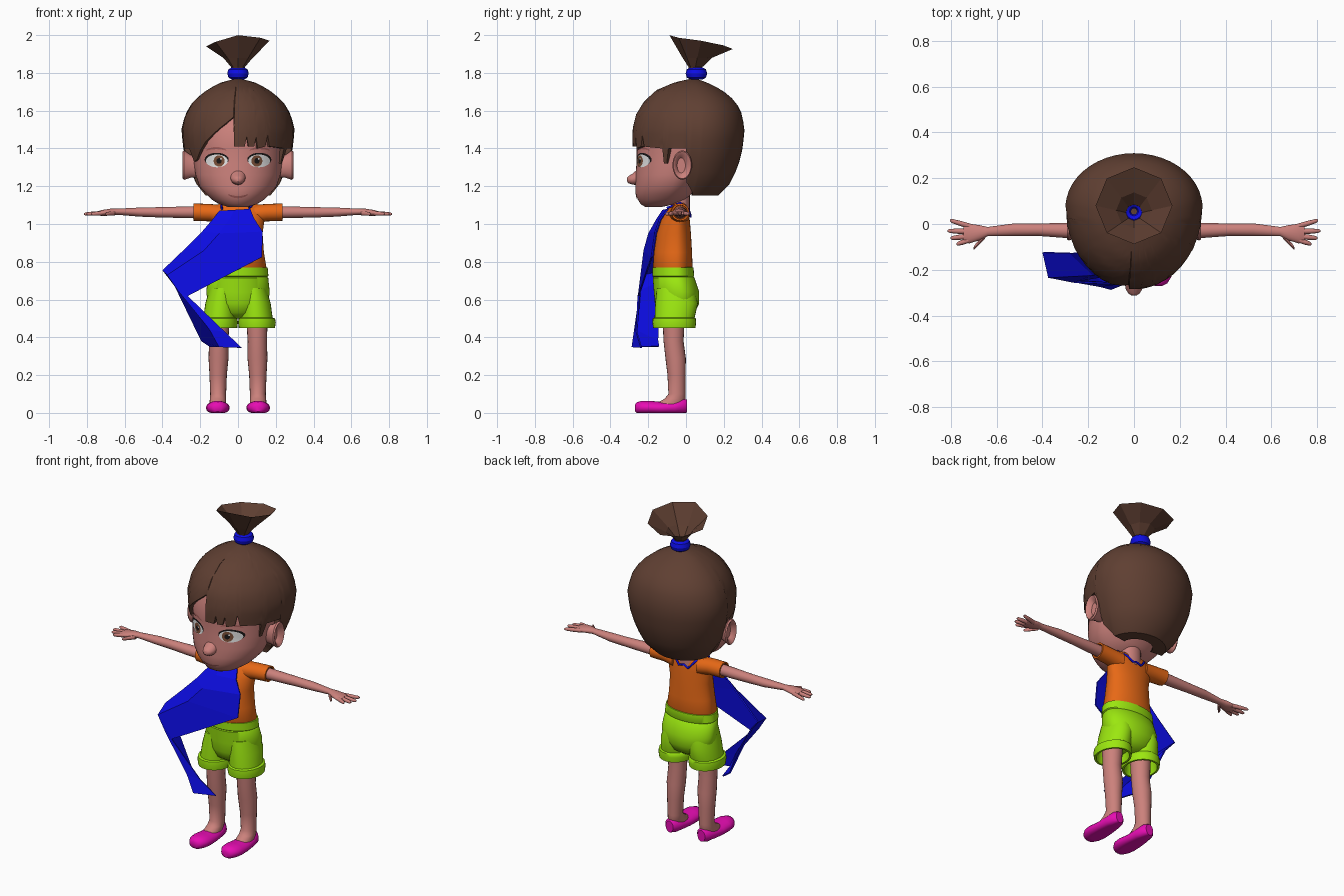
import bpy, bmesh, math
from mathutils import Vector

cube = bpy.data.objects.get("Cube")
if cube:
    bpy.data.objects.remove(cube)


def material(name, r, g, b):
    m = bpy.data.materials.new(name)
    m.use_nodes = True
    m.diffuse_color = (r, g, b, 1)
    m.node_tree.nodes["Principled BSDF"].inputs["Base Color"].default_value = (r, g, b, 1)
    return m


SKIN = material("skin", .6, .22, .2)
HAIR = material("brown hair", .115, .05, .032)
ORANGE = material("orange cloth", .8, .14, .008)
GREEN = material("lime cloth", .33, .8, .005)
BLUE = material("blue cloth", .004, .004, .8)
PINK = material("magenta shoe", .8, .004, .45)
WHITE = material("eye white", .8, .8, .8)
IRIS = material("brown iris", .2, .08, .04)
BLACK = material("dark pupil", .01, .008, .008)
LIP = material("lip and brow", .4, .12, .11)
smooth = []


def make(name, verts, faces, mat, rounded=True):
    mesh = bpy.data.meshes.new(name)
    mesh.from_pydata(verts, [], faces)
    bm = bmesh.new()
    bm.from_mesh(mesh)
    bmesh.ops.recalc_face_normals(bm, faces=bm.faces)
    bm.to_mesh(mesh)
    bm.free()
    mesh.materials.append(mat)
    ob = bpy.data.objects.new(name, mesh)
    bpy.context.collection.objects.link(ob)
    if rounded:
        smooth.append(ob)
    return ob


def bridge(name, rings, mat, start=True, end=True, rounded=True):
    """Skin a list of equal closed rings."""
    n = len(rings[0])
    verts = [v for ring in rings for v in ring]
    faces = [(k * n + i, k * n + (i + 1) % n, (k + 1) * n + (i + 1) % n, (k + 1) * n + i)
             for k in range(len(rings) - 1) for i in range(n)]
    if start:
        faces.append(tuple(range(n)))
    if end:
        faces.append(tuple(range(len(verts) - n, len(verts))))
    return make(name, verts, faces, mat, rounded)


def loft(name, axis, rows, mat, side=1, n=20, floor=None, **options):
    """Rows are (position on axis, centre a, centre b, radius a, radius b)."""
    rings = []
    for p, ca, cb, ra, rb in rows:
        ring = []
        for i in range(n):
            t = math.tau * i / n
            a, b = ca + ra * math.cos(t), cb + rb * math.sin(t)
            x, y, z = {"x": (p, a, b), "y": (a, p, b), "z": (a, b, p)}[axis]
            ring.append((side * x, y, z if floor is None else max(z, floor)))
        rings.append(ring)
    return bridge(name, rings, mat, **options)


def lookup(table, z):
    """Linear lookup of the values that follow the first column."""
    for lo, hi in zip(table, table[1:]):
        if z <= hi[0]:
            f = max(0, (z - lo[0]) / (hi[0] - lo[0]))
            return [a + (b - a) * f for a, b in zip(lo[1:], hi[1:])]
    return table[-1][1:]


def egg(table, t, z, scale=1):
    """Point at angle t from the front on an egg-shaped section."""
    w, front, back = lookup(table, z)
    mid = front + .6 * (back - front)
    depth = mid - front if math.cos(t) > 0 else back - mid
    return (scale * w * math.sin(t), mid - scale * depth * math.cos(t), z)


def egg_body(name, table, mat, n=48):
    rings = [[egg(table, math.tau * i / n, row[0]) for i in range(n)] for row in table]
    return bridge(name, rings, mat)


# Head: rows are height, half width, front, back
FACE = [(1.09, .05, -.215, -.13), (1.105, .10, -.24, -.06), (1.13, .14, -.255, 0),
        (1.16, .17, -.268, .03), (1.2, .205, -.268, .06), (1.26, .225, -.268, .1),
        (1.32, .235, -.262, .14), (1.4, .245, -.262, .18), (1.5, .25, -.265, .2),
        (1.62, .18, -.19, .15)]
egg_body("head", FACE, SKIN)
loft("neck", "z", [(1.04, 0, -.03, .065, .05), (1.2, 0, -.03, .06, .05)], SKIN)
loft("nose", "y", [(-.312, 0, 1.235, .012, .01), (-.303, 0, 1.235, .025, .02),
                   (-.285, 0, 1.237, .036, .028), (-.25, 0, 1.25, .042, .045)], SKIN)

# Hair cap: hairline is angle from the front, lowest height
CAP = [(1.15, .17, -.2, .17), (1.2, .215, -.24, .225), (1.3, .26, -.27, .275),
       (1.4, .29, -.285, .3), (1.5, .3, -.285, .31), (1.58, .28, -.265, .297),
       (1.65, .238, -.222, .262), (1.71, .165, -.155, .19), (1.75, .09, -.06, .11),
       (1.77, .01, .03, .05)]
LINE = [(-180, 1.15), (-95, 1.15), (-82, 1.22), (-79, 1.4), (-63, 1.4), (-60, 1.33),
        (-53, 1.34), (-35, 1.44), (-5, 1.565), (-4, 1.41), (7, 1.41), (9, 1.46),
        (11, 1.41), (17, 1.41), (19, 1.46), (21, 1.4), (30, 1.41), (32, 1.47),
        (35, 1.41), (57, 1.4), (58, 1.32), (61, 1.32), (63, 1.4), (79, 1.4),
        (82, 1.22), (95, 1.15), (180, 1.15)]
angles = sorted({a for a, z in LINE if a < 180} | set(range(-180, 180, 8)))
ROWS = 16
cap_rings = [[egg(CAP, math.radians(a), lookup(LINE, a)[0], .55) for a in angles]]
for k in range(ROWS + 1):
    rise = math.sin(k / ROWS * math.pi / 2)
    cap_rings.append([egg(CAP, math.radians(a), z + (1.77 - z) * rise)
                      for a in angles for z in lookup(LINE, a)])
bridge("hair_cap", cap_rings, HAIR, start=False)

# Topknot: flared open tuft with a slanted rim, and its band
tuft = loft("hair_tuft", "z", [(1.77, 0, .05, .03, .03), (1.83, 0, .05, .036, .036),
                               (1.88, 0, .06, .078, .078), (1.955, 0, .08, .168, .168)],
            HAIR, n=8, end=False, rounded=False)
for v in tuft.data.vertices:
    if v.co.z > 1.95:
        v.co.z += .09 * v.co.x - .17 * (v.co.y - .08) + (.016 if v.co.y < -.08 else 0)
bpy.ops.mesh.primitive_torus_add(major_radius=.035, minor_radius=.022, major_segments=16,
                                 minor_segments=8, location=(0, .055, 1.797))
band = bpy.context.object
band.name = "hair_band"
band.scale.z = 1.4
band.data.materials.append(BLUE)
smooth.append(band)


def patch(name, cx, cz, rx, rz, lift, mat, bend=0, n=24):
    """Thin oval plate that follows the face."""
    verts = []
    for r in (1, .75, .5, .25, .02):
        for i in range(n):
            t = math.tau * i / n
            x = cx + rx * r * math.cos(t)
            z = cz + rz * r * math.sin(t) + bend * (x - cx) ** 2
            w, front, back = lookup(FACE, z)
            mid = front + .6 * (back - front)
            verts.append((x, mid - (mid - front) * math.sqrt(max(0, 1 - (x / w) ** 2)) - lift, z))
    bridge(name, [verts[k:k + n] for k in range(0, len(verts), n)], mat, start=False)


patch("mouth", 0, 1.142, .055, .006, .003, LIP, bend=5)

for s, side in ((1, "left"), (-1, "right")):
    # Face details
    patch(side + "_lash", s * .113, 1.341, .064, .036, .002, BLACK)
    patch(side + "_eye", s * .112, 1.334, .058, .034, .004, WHITE)
    patch(side + "_iris", s * .1, 1.334, .029, .03, .006, IRIS)
    patch(side + "_pupil", s * .1, 1.334, .014, .015, .0075, BLACK)
    patch(side + "_glint", s * .1 + .01, 1.345, .005, .005, .009, WHITE)
    patch(side + "_brow", s * .115, 1.402, .055, .006, .003, LIP, bend=-4)
    loft(side + "_ear", "x", [(.2, -.03, 1.3, .025, .05), (.25, -.025, 1.305, .035, .06),
                              (.285, -.02, 1.312, .052, .078), (.293, -.02, 1.312, .047, .072),
                              (.288, -.02, 1.312, .038, .06), (.265, -.025, 1.31, .022, .04)],
         SKIN, s)

    # Sleeve, arm and hand
    loft(side + "_sleeve", "x", [(.08, -.035, 1.05, .055, .05), (.15, -.035, 1.06, .05, .046),
                                 (.235, -.03, 1.063, .047, .046), (.235, -.03, 1.063, .038, .037),
                                 (.2, -.03, 1.063, .036, .035)], ORANGE, s)
    loft(side + "_arm", "x", [(.18, -.03, 1.062, .034, .033), (.3, -.028, 1.062, .033, .03),
                              (.42, -.025, 1.062, .027, .027), (.52, -.025, 1.063, .028, .024),
                              (.64, -.033, 1.065, .02, .016), (.675, -.038, 1.063, .033, .018),
                              (.72, -.042, 1.058, .043, .016), (.745, -.042, 1.057, .036, .01)],
         SKIN, s)
    digits = {"index": (.72, -.07, .775, -.088), "middle": (.72, -.053, .802, -.062),
              "ring": (.72, -.033, .815, -.03), "little": (.71, -.012, .805, .016),
              "thumb": (.65, -.05, .702, -.107)}
    for finger, (x0, y0, x1, y1) in digits.items():
        loft(side + "_" + finger + "_finger", "x",
             [(x0 + f * (x1 - x0), y0 + f * (y1 - y0), 1.057 - .004 * f, r, r)
              for f, r in ((0, .012), (.5, .0115), (.9, .009), (1, .004))], SKIN, s, n=10)

    # Shorts leg with turned-up hem
    loft(side + "_shorts_leg", "z", [(.66, .08, -.055, .07, .1), (.58, .09, -.05, .083, .113),
                                     (.505, .097, -.06, .086, .106), (.5, .1, -.062, .096, .114),
                                     (.48, .1, -.062, .1, .116), (.45, .1, -.062, .096, .112),
                                     (.45, .1, -.062, .085, .1), (.54, .1, -.06, .075, .09)],
         GREEN, s, n=28)

    # Leg, foot and slipper
    loft(side + "_leg", "z", [(.03, .107, -.09, .045, .08), (.055, .107, -.08, .044, .07),
                              (.075, .106, -.058, .043, .055), (.1, .105, -.048, .042, .045),
                              (.2, .105, -.05, .046, .048), (.29, .103, -.055, .053, .054),
                              (.38, .102, -.066, .051, .053), (.57, .1, -.065, .06, .062)], SKIN, s)
    loft(side + "_shoe", "y", [(-.27, .107, .025, .018, .018), (-.26, .107, .027, .038, .03),
                               (-.23, .107, .028, .057, .036), (-.19, .107, .027, .063, .037),
                               (-.13, .107, .024, .059, .034), (-.06, .107, .028, .051, .037),
                               (-.015, .107, .035, .043, .042), (.006, .107, .035, .025, .034)],
         PINK, s, floor=0)

# Shirt and shorts body
egg_body("shirt", [(.735, .14, -.16, .025), (.76, .152, -.176, .035), (.85, .137, -.17, .032),
                   (.95, .13, -.155, .026), (1.02, .14, -.132, .02), (1.07, .14, -.1, .014),
                   (1.1, .12, -.08, .004), (1.11, .085, -.07, -.005)], ORANGE)
egg_body("shorts", [(.5, .06, -.1, .0), (.53, .12, -.145, .045), (.58, .16, -.165, .07),
                    (.64, .168, -.17, .07), (.715, .16, -.176, .045), (.72, .155, -.172, .04),
                    (.725, .161, -.178, .043), (.77, .157, -.178, .04), (.772, .14, -.16, .03)],
         GREEN)

# Cape: folded ribbon, each row runs outer edge, ridge, inner edge
CAPE = [((-.1, -.1, 1.07), (-.02, -.125, 1.075), (.065, -.1, 1.08)),
        ((-.13, -.12, 1.03), (-.04, -.155, 1.03), (.085, -.14, 1.03)),
        ((-.19, -.13, .96), (-.1, -.2, .95), (.13, -.165, .96)),
        ((-.28, -.13, .87), (-.18, -.225, .86), (.127, -.185, .825)),
        ((-.4, -.125, .755), (-.375, -.235, .73), (-.265, -.255, .62)),
        ((-.345, -.14, .69), (-.32, -.245, .65), (-.262, -.257, .615)),
        ((-.195, -.15, .38), (-.15, -.275, .44), (-.07, -.265, .43)),
        ((-.15, -.145, .35), (-.1, -.288, .348), (.02, -.24, .345))]
cape = make("cape", [v for row in CAPE for v in row],
            [(3 * k + i, 3 * k + i + 1, 3 * k + i + 4, 3 * k + i + 3)
             for k in range(len(CAPE) - 1) for i in range(2)], BLUE, False)
cape.modifiers.new("thickness", "SOLIDIFY").thickness = .008

# Cape tie around the neck
curve = bpy.data.curves.new("cape_tie", "CURVE")
curve.dimensions = "3D"
curve.bevel_depth = .006
curve.bevel_resolution = 1
path = [(-.085, -.1, 1.08), (-.09, -.03, 1.112), (-.06, .014, 1.075), (-.03, .025, 1.04),
        (0, .02, 1.055), (.03, .024, 1.045), (.06, .014, 1.075), (.09, -.03, 1.112),
        (.06, -.1, 1.085)]
spline = curve.splines.new("POLY")
spline.points.add(len(path) - 1)
for point, co in zip(spline.points, path):
    point.co = (*co, 1)
curve.materials.append(BLUE)
bpy.context.collection.objects.link(bpy.data.objects.new("cape_tie", curve))

# Smooth shading with sharp edges kept
bpy.ops.object.select_all(action="DESELECT")
for ob in smooth:
    ob.select_set(True)
bpy.context.view_layer.objects.active = smooth[0]
bpy.ops.object.shade_smooth_by_angle(angle=math.radians(42))
